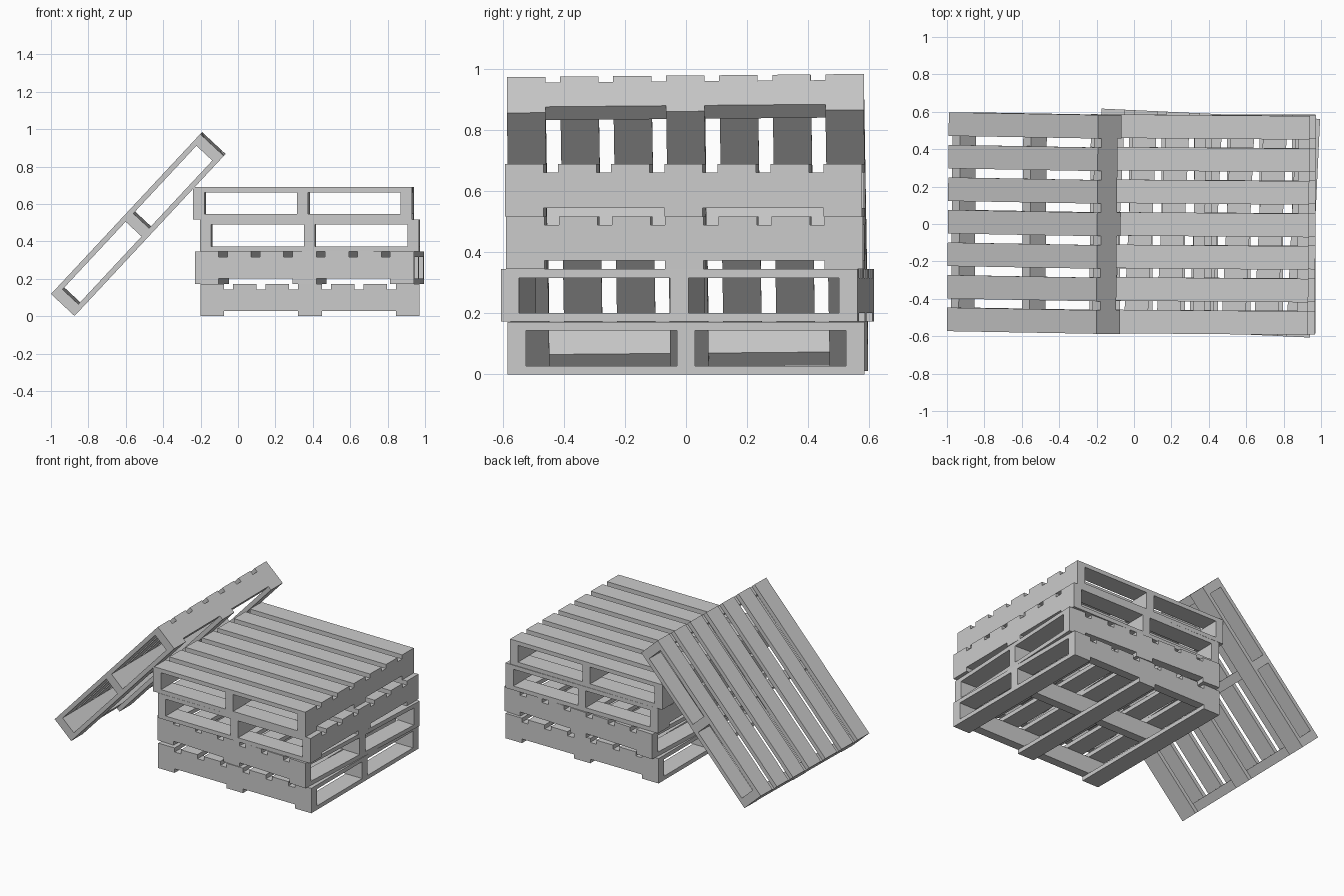
import bpy, bmesh
from math import radians
from mathutils import Matrix, Vector

cube = bpy.data.objects.get("Cube")
if cube:
    bpy.data.objects.remove(cube)

SIZE = 1.17        # pallet length and width
HEIGHT = 0.172
BOARD_T = 0.028    # board thickness
BOARD_W = 0.126
BEAM_W = 0.06

wood = bpy.data.materials.new("pale_grey")
wood.use_nodes = True
grey = (0.6, 0.6, 0.6, 1)
wood.diffuse_color = grey
wood.node_tree.nodes["Principled BSDF"].inputs["Base Color"].default_value = grey


def slats(name, count, width, thick, z, along_x):
    """Evenly spaced parallel boards filling the pallet square."""
    bm = bmesh.new()
    for i in range(count):
        pos = (i / (count - 1) - 0.5) * (SIZE - width)
        place = (0, pos, z) if along_x else (pos, 0, z)
        dims = (SIZE, width, thick) if along_x else (width, SIZE, thick)
        bmesh.ops.create_cube(
            bm, size=1,
            matrix=Matrix.Translation(place) @ Matrix.Diagonal((*dims, 1)))
    mesh = bpy.data.meshes.new(name)
    bm.to_mesh(mesh)
    bm.free()
    mesh.materials.append(wood)
    return mesh


# The three layers shared by every pallet, centred on its middle
edge = (HEIGHT - BOARD_T) / 2
layers = {
    "deck_boards": slats("deck_boards", 7, BOARD_W, BOARD_T, edge, True),
    "stringers": slats("stringers", 3, BEAM_W, HEIGHT - 2 * BOARD_T, 0, False),
    "base_boards": slats("base_boards", 3, BOARD_W, BOARD_T, -edge, True),
}


def pallet(name, centre, turn, lean=0):
    """Place one pallet: turn it in its own plane, then lean it about y."""
    matrix = (Matrix.Translation(Vector(centre))
              @ Matrix.Rotation(radians(-lean), 4, 'Y')
              @ Matrix.Rotation(radians(turn), 4, 'Z'))
    for part, mesh in layers.items():
        obj = bpy.data.objects.new(f"{name}_{part}", mesh)
        obj.matrix_world = matrix
        bpy.context.collection.objects.link(obj)


# Stack of four, lower two turned a quarter
stack = [
    ("bottom_pallet", 0.385, 0, 90),
    ("second_pallet", 0.383, 0.005, 90 - 2.7),
    ("third_pallet", 0.385, -0.002, -0.3),
    ("top_pallet", 0.35, -0.003, -0.5),
]
for level, (name, x, y, turn) in enumerate(stack):
    pallet(name, (x, y, HEIGHT / 2 + level * 0.1727), turn)

# Pallet leaning against the stack
pallet("leaning_pallet", (-0.533, 0.005, 0.493), -0.7, lean=47)
